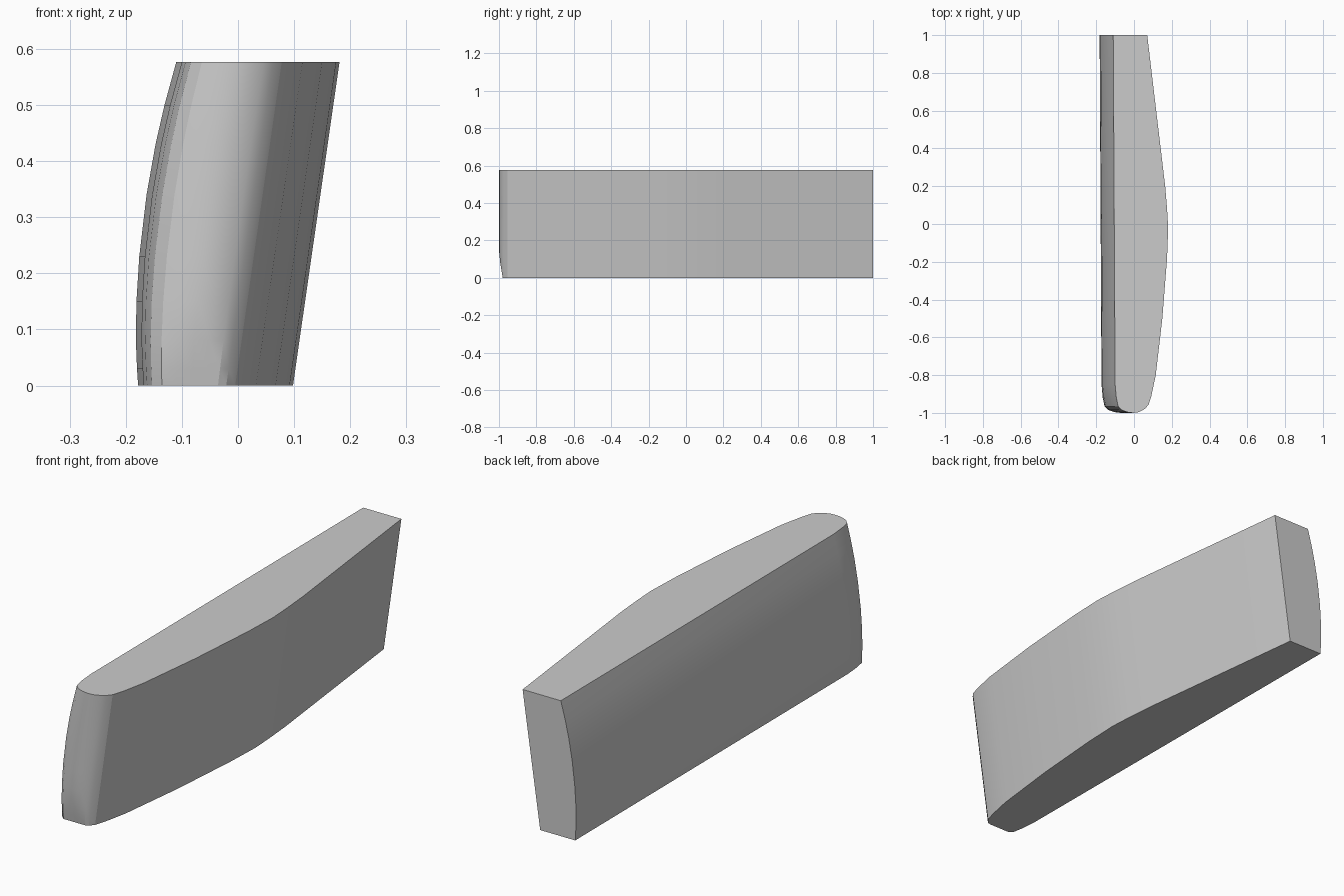
import bpy, bmesh, math

if "Cube" in bpy.data.objects:
    bpy.data.objects.remove(bpy.data.objects["Cube"])

HEIGHT = 0.577
# left edge of the curved side at each height: (z, x)
LEVELS = [(0, -.178), (.03, -.180), (.08, -.182), (.15, -.181), (.23, -.176),
          (.34, -.163), (.43, -.147), (.5, -.131), (HEIGHT, -.110)]
# bowed side at the top level, from back to front: (x, y)
BOW = [(.07, 1), (.165, .2), (.175, .08), (.181, -.02), (.175, -.18), (.15, -.5),
       (.115, -.8), (.092, -.91), (.078, -.955), (.062, -.975)]
# rounded nose: (fraction of width from the bowed side, y)
NOSE = [(.1, -.986), (.25, -.997), (.42, -1), (.6, -.996), (.78, -.985),
        (.9, -.965), (.96, -.92), (1, -.85)]


def section(z, left):
    """Closed outline of the block at one height; the bowed side leans with z."""
    lean = 0.083 * (z / HEIGHT - 1)
    pts = [(x + lean, y) for x, y in BOW]
    start, end = pts[-1][0], left + .010
    front = -.98 - .02 * min(1, z / .12)          # nose is trimmed near the base
    pts += [(start + (end - start) * t, max(y, front)) for t, y in NOSE]
    pts.append((left, 1))
    return pts


# loft the sections into one solid
bm = bmesh.new()
rings = [[bm.verts.new((x, y, z)) for x, y in section(z, left)] for z, left in LEVELS]
n = len(rings[0])
for low, high in zip(rings, rings[1:]):
    for i in range(n):
        j = (i + 1) % n
        bm.faces.new((low[i], low[j], high[j], high[i]))
bm.faces.new(rings[0])
bm.faces.new(rings[-1])
bmesh.ops.recalc_face_normals(bm, faces=bm.faces)

mesh = bpy.data.meshes.new("curved_block")
bm.to_mesh(mesh)
bm.free()
block = bpy.data.objects.new("curved_block", mesh)
bpy.context.collection.objects.link(block)

grey = bpy.data.materials.new("light_grey")
grey.diffuse_color = (.6, .6, .6, 1)
grey.use_nodes = True
grey.node_tree.nodes["Principled BSDF"].inputs["Base Color"].default_value = grey.diffuse_color
mesh.materials.append(grey)

# smooth the curved sides, keep the rims sharp
bpy.context.view_layer.objects.active = block
block.select_set(True)
bpy.ops.object.shade_smooth_by_angle(angle=math.radians(20))
